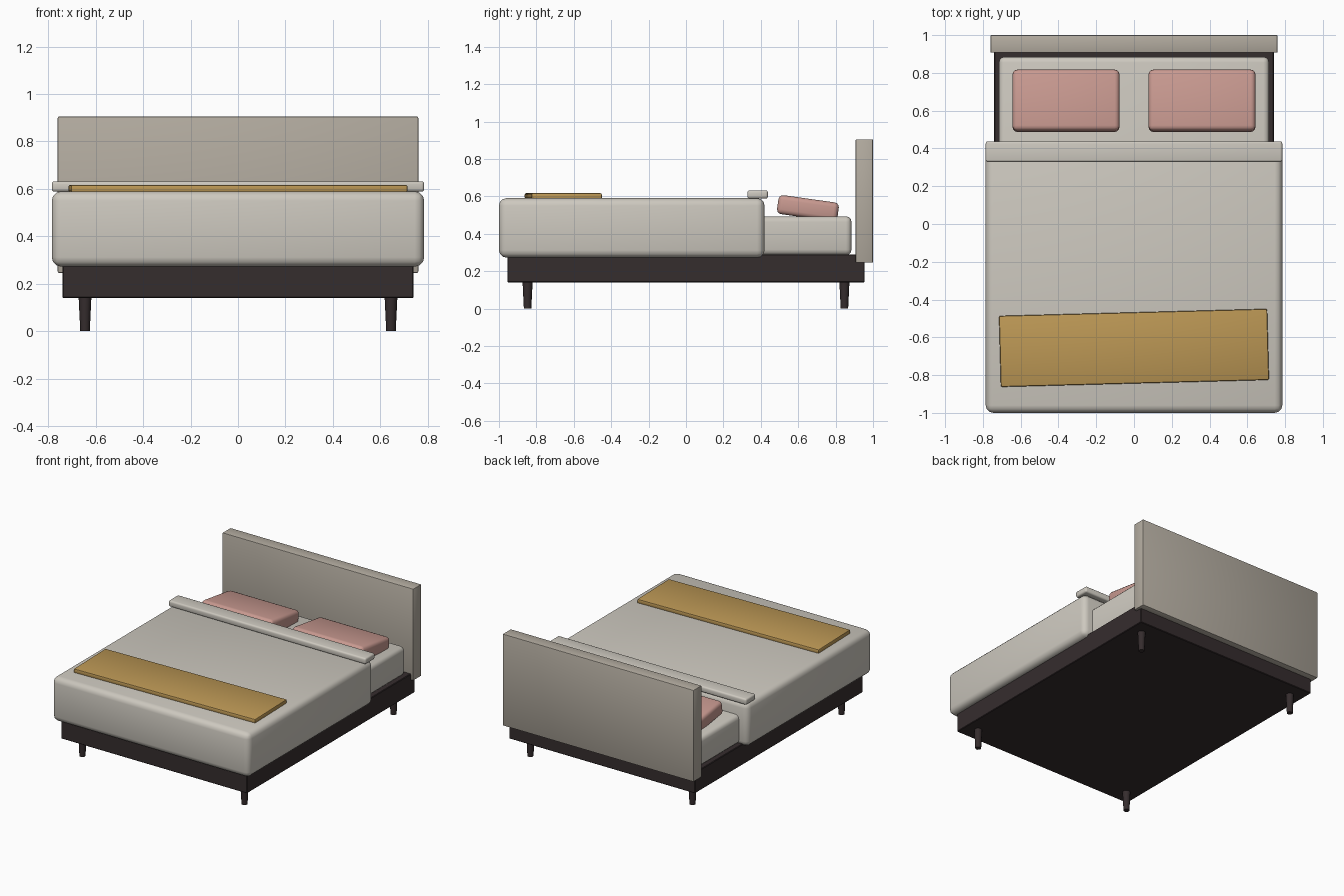
import bpy, math

if "Cube" in bpy.data.objects:
    bpy.data.objects.remove(bpy.data.objects["Cube"])


def material(name, rgb):
    m = bpy.data.materials.new(name)
    m.diffuse_color = (*rgb, 1)
    m.use_nodes = True
    m.node_tree.nodes["Principled BSDF"].inputs["Base Color"].default_value = m.diffuse_color
    return m


BOARD = material("taupe fabric", (0.45, 0.41, 0.35))
LINEN = material("pale linen", (0.61, 0.58, 0.52))
ROSE = material("dusty rose", (0.58, 0.32, 0.28))
OCHRE = material("ochre wool", (0.50, 0.31, 0.09))
WOOD = material("dark wood", (0.036, 0.026, 0.027))


def finish(obj, name, mat):
    obj.name = obj.data.name = name
    obj.data.materials.append(mat)
    bpy.ops.object.shade_smooth_by_angle(angle=math.radians(35))
    return obj


def box(name, mat, lo, hi, bevel=0.0, segments=3, rot=(0, 0, 0)):
    """Rounded box between two corners, turned about its centre."""
    centre = [(a + b) / 2 for a, b in zip(lo, hi)]
    bpy.ops.mesh.primitive_cube_add(size=1, location=centre)
    obj = bpy.context.object
    obj.scale = [b - a for a, b in zip(lo, hi)]
    bpy.ops.object.transform_apply(location=False, rotation=False, scale=True)
    if bevel:
        mod = obj.modifiers.new("Bevel", 'BEVEL')
        mod.width = bevel
        mod.segments = segments
        bpy.ops.object.modifier_apply(modifier=mod.name)
    obj.rotation_euler = [math.radians(a) for a in rot]
    return finish(obj, name, mat)


# base and headboard
box("bed_frame", WOOD, (-0.74, -0.955, 0.14), (0.74, 0.955, 0.29), 0.004, 1)
box("headboard", BOARD, (-0.76, 0.907, 0.245), (0.76, 1.0, 0.905), 0.006, 2)

# bedding
box("mattress", LINEN, (-0.715, -0.90, 0.285), (0.715, 0.885, 0.493), 0.03)
box("duvet", LINEN, (-0.785, -1.0, 0.272), (0.785, 0.42, 0.59), 0.04)
box("duvet_fold", LINEN, (-0.785, 0.328, 0.588), (0.785, 0.438, 0.632), 0.012)
box("throw_blanket", OCHRE, (-0.71, -0.844, 0.585), (0.71, -0.468, 0.617),
    0.008, 2, (0, 0, 1.5))

# pillows, tipped down towards the headboard
for side, x in (("left", -0.36), ("right", 0.36)):
    box(f"{side}_pillow", ROSE, (x - 0.283, 0.489, 0.485), (x + 0.283, 0.815, 0.587),
        0.025, 3, (-8, 0, 0))

# tapered legs
for x, side in ((-0.645, "left"), (0.645, "right")):
    for y, end in ((-0.847, "front"), (0.847, "back")):
        bpy.ops.mesh.primitive_cone_add(vertices=12, radius1=0.02, radius2=0.027,
                                        depth=0.145, location=(x, y, 0.0725))
        finish(bpy.context.object, f"{end}_{side}_leg", WOOD)
